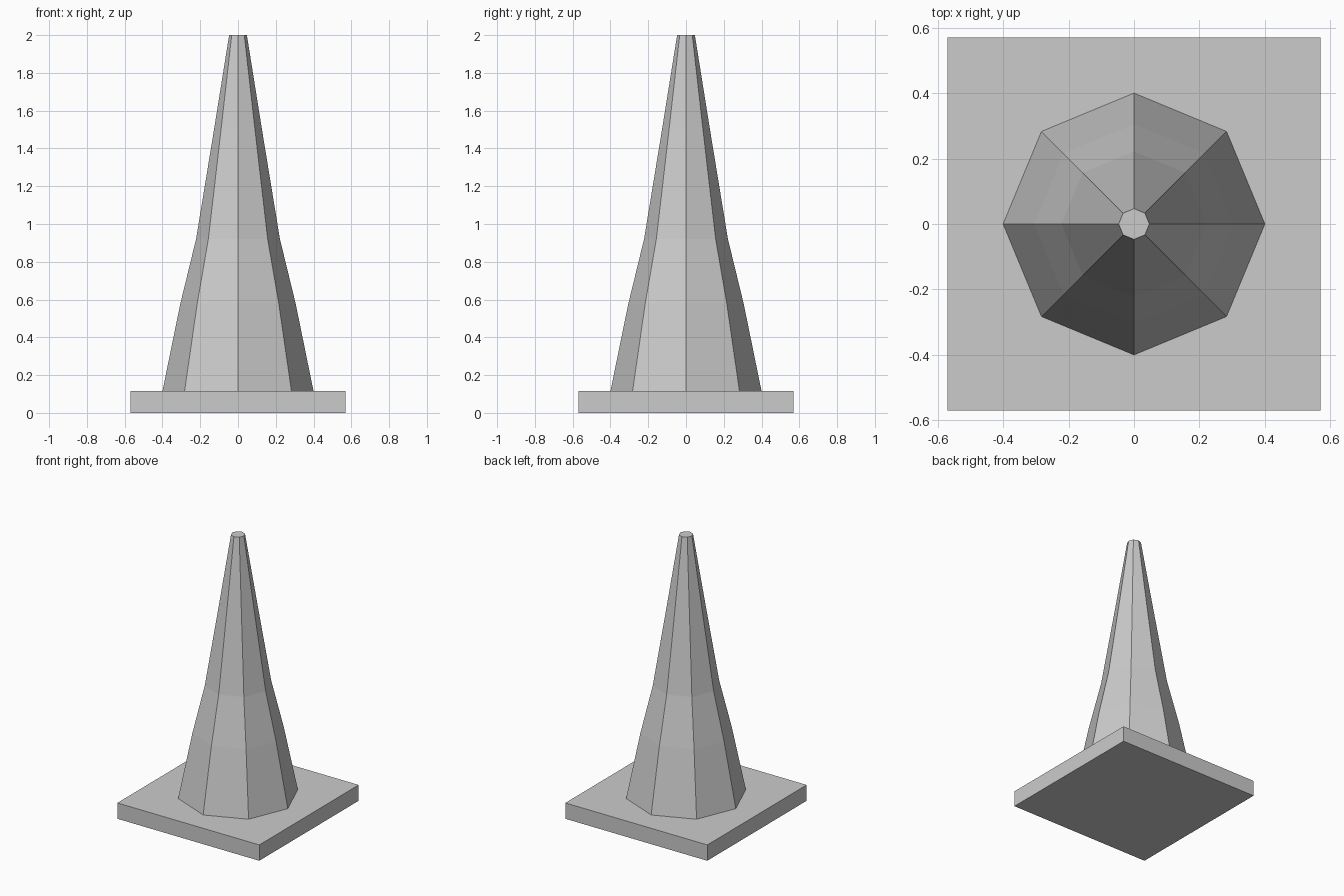
import bpy, bmesh, math

if "Cube" in bpy.data.objects:
    bpy.data.objects.remove(bpy.data.objects["Cube"])

grey = bpy.data.materials.new("light grey")
grey.diffuse_color = (0.6, 0.6, 0.6, 1)
grey.use_nodes = True
grey.node_tree.nodes["Principled BSDF"].inputs["Base Color"].default_value = grey.diffuse_color


def make_object(name, bm):
    bmesh.ops.recalc_face_normals(bm, faces=bm.faces[:])
    mesh = bpy.data.meshes.new(name)
    bm.to_mesh(mesh)
    bm.free()
    mesh.materials.append(grey)
    obj = bpy.data.objects.new(name, mesh)
    bpy.context.collection.objects.link(obj)
    return obj


# Square base plate
BASE_H = 0.115
bm = bmesh.new()
bmesh.ops.create_cube(bm, size=1)
bmesh.ops.scale(bm, vec=(1.14, 1.14, BASE_H), verts=bm.verts[:])
bmesh.ops.translate(bm, vec=(0, 0, BASE_H / 2), verts=bm.verts[:])
make_object("base_plate", bm)

# Eight-sided tapering cone body, slightly waisted, with a flat top
profile = [(0.40, BASE_H), (0.305, 0.58), (0.222, 0.92), (0.127, 1.5), (0.047, 2.0)]
SIDES = 8
bm = bmesh.new()
rings = []
for r, z in profile:
    rings.append([bm.verts.new((r * math.cos(math.tau * i / SIDES),
                                r * math.sin(math.tau * i / SIDES), z))
                  for i in range(SIDES)])
for low, high in zip(rings, rings[1:]):
    for i in range(SIDES):
        j = (i + 1) % SIDES
        bm.faces.new((low[i], low[j], high[j], high[i]))
bm.faces.new(rings[-1])
bm.faces.new(rings[0][::-1])
make_object("cone_body", bm)
